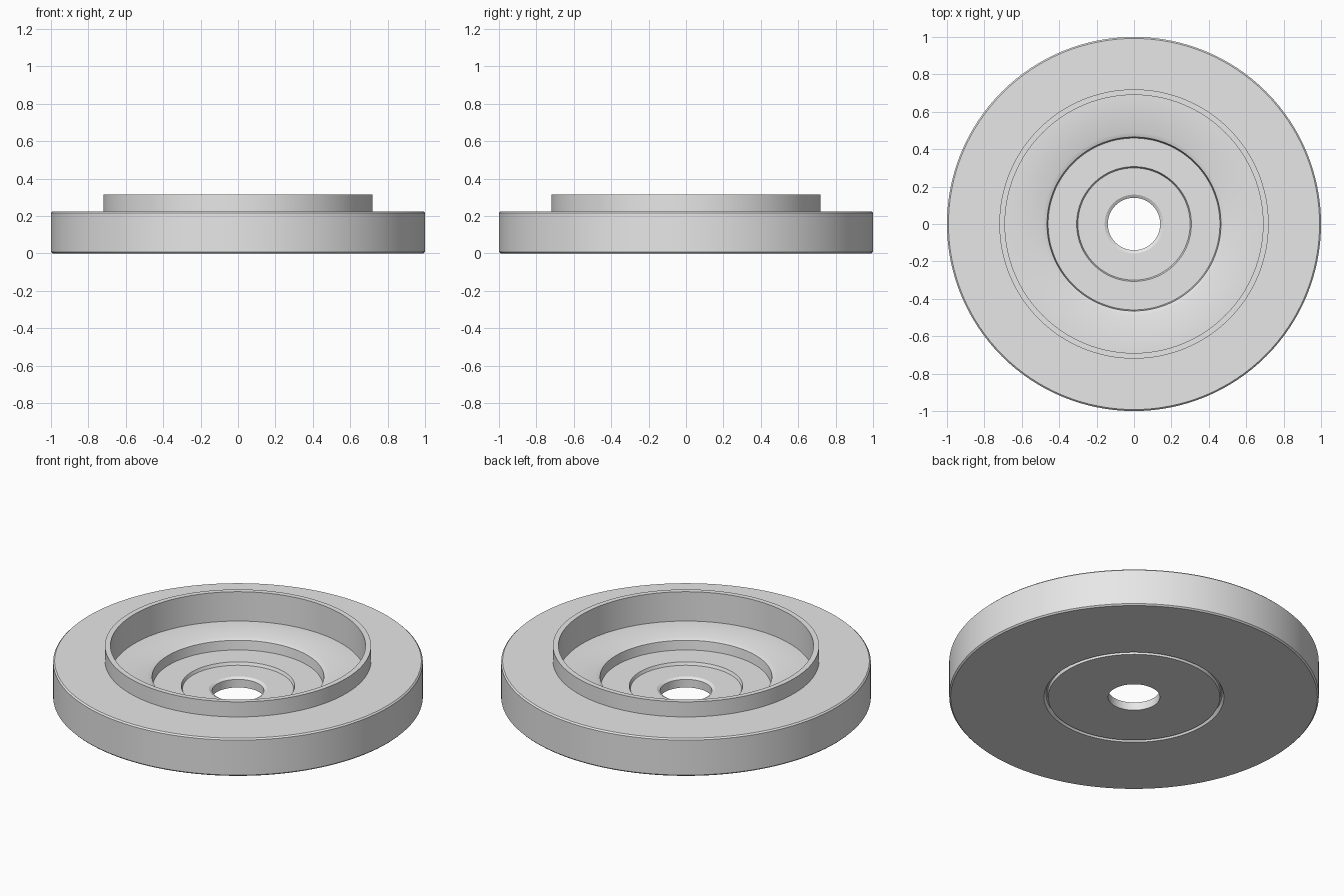
import bpy, bmesh, math
from mathutils import Matrix

cube = bpy.data.objects.get("Cube")
if cube:
    bpy.data.objects.remove(cube, do_unlink=True)

SEGMENTS = 128

grey = bpy.data.materials.new("plain grey")
grey.use_nodes = True
grey.diffuse_color = (0.8, 0.8, 0.8, 1)
grey.node_tree.nodes["Principled BSDF"].inputs["Base Color"].default_value = (0.8, 0.8, 0.8, 1)


def lathe(name, outline):
    """Revolve a closed (radius, height) outline around z."""
    bm = bmesh.new()
    rings = []
    for i in range(SEGMENTS):
        turn = Matrix.Rotation(math.tau * i / SEGMENTS, 3, 'Z')
        rings.append([bm.verts.new(turn @ Matrix.Translation((r, 0, z)).to_translation())
                      for r, z in outline])
    n = len(outline)
    for i in range(SEGMENTS):
        a, b = rings[i], rings[(i + 1) % SEGMENTS]
        for j in range(n):
            k = (j + 1) % n
            bm.faces.new((a[j], b[j], b[k], a[k]))
    bmesh.ops.recalc_face_normals(bm, faces=bm.faces)
    mesh = bpy.data.meshes.new(name)
    bm.to_mesh(mesh)
    bm.free()
    mesh.materials.append(grey)
    obj = bpy.data.objects.new(name, mesh)
    bpy.context.collection.objects.link(obj)
    bpy.context.view_layer.objects.active = obj
    obj.select_set(True)
    bpy.ops.object.shade_smooth_by_angle(angle=math.radians(30))
    obj.select_set(False)
    return obj


# underside with its shallow ring groove, from the bore outwards
underside = [(0.14, 0), (0.465, 0), (0.468, 0.02), (0.476, 0.02), (0.487, 0), (0.992, 0)]
# bevelled outer wall and flat flange
flange = [(1.0, 0.008), (1.0, 0.217), (0.992, 0.225), (0.72, 0.225)]
# raised collar and the upper floor inside it
collar = [(0.72, 0.315), (0.69, 0.315), (0.69, 0.14)]
# stepped well leading down to the chamfered bore
well = [(0.489, 0.14), (0.465, 0.13), (0.459, 0.075), (0.307, 0.075),
        (0.3, 0.058), (0.157, 0.058), (0.14, 0.048)]

lathe("flanged_disc", underside + flange + collar + well)
